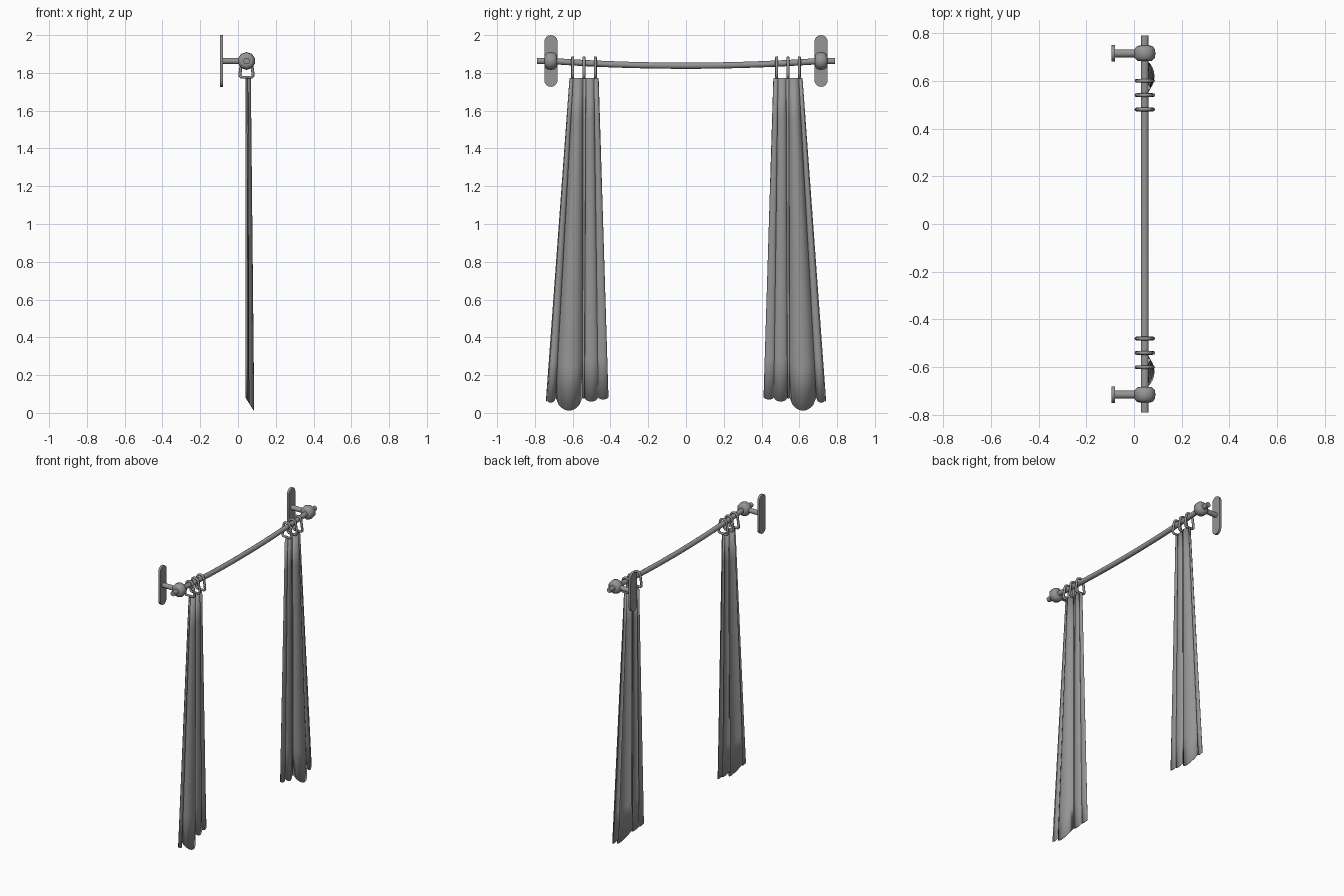
import bpy, math

cube = bpy.data.objects.get("Cube")
if cube:
    bpy.data.objects.remove(cube)

grey = bpy.data.materials.new("mid grey")
grey.use_nodes = True
colour = (0.3, 0.3, 0.3, 1)
grey.diffuse_color = colour
grey.node_tree.nodes["Principled BSDF"].inputs["Base Color"].default_value = colour

ROD_X, ROD_Z, BRACKET_Y = 0.045, 1.863, 0.715


def add_mesh(name, verts, faces, angle=40):
    mesh = bpy.data.meshes.new(name)
    mesh.from_pydata(verts, [], faces)
    obj = bpy.data.objects.new(name, mesh)
    bpy.context.collection.objects.link(obj)
    mesh.materials.append(grey)
    bpy.ops.object.select_all(action='DESELECT')
    obj.select_set(True)
    bpy.context.view_layer.objects.active = obj
    bpy.ops.object.shade_smooth_by_angle(angle=math.radians(angle))
    return obj


def add_loft(name, rings, angle=40):
    """Skin a list of equal closed rings and cap both ends."""
    n = len(rings[0])
    verts = [p for ring in rings for p in ring]
    faces = [(r * n + i, r * n + (i + 1) % n, (r + 1) * n + (i + 1) % n, (r + 1) * n + i)
             for r in range(len(rings) - 1) for i in range(n)]
    faces += [tuple(reversed(range(n))), tuple(range(len(verts) - n, len(verts)))]
    return add_mesh(name, verts, faces, angle)


def circle(n, radius):
    return [(radius * math.cos(math.tau * (i + 0.5) / n),
             radius * math.sin(math.tau * (i + 0.5) / n)) for i in range(n)]


def y_ring(y, z, radius, n):
    return [(ROD_X + a, y, z + b) for a, b in reversed(circle(n, radius))]


def add_tube(name, points, radius):
    curve = bpy.data.curves.new(name, 'CURVE')
    curve.dimensions = '3D'
    curve.bevel_depth = radius
    curve.bevel_resolution = 2
    spline = curve.splines.new('POLY')
    spline.points.add(len(points) - 1)
    for sp, p in zip(spline.points, points):
        sp.co = (*p, 1)
    spline.use_cyclic_u = True
    curve.materials.append(grey)
    obj = bpy.data.objects.new(name, curve)
    bpy.context.collection.objects.link(obj)


# Sagging curtain rod
def rod_height(y):
    return ROD_Z - 0.025 * max(0, 1 - (y / BRACKET_Y) ** 2)


rod_ys = [-0.79] + [BRACKET_Y * i / 10 for i in range(-10, 11)] + [0.79]
add_loft("curtain_rod", [y_ring(y, rod_height(y), 0.017, 12) for y in rod_ys])


# Wall brackets: stadium plate, arm and barrel knob
def add_bracket(side, s):
    y = s * BRACKET_Y
    outline = []
    for i in range(18):
        half = 1 if i < 9 else -1
        a = math.pi * (i if i < 9 else i - 1) / 8
        outline.append((y + 0.035 * math.cos(a), ROD_Z + half * 0.102 + 0.035 * math.sin(a)))
    add_loft(side + "_wall_plate", [[(x, *p) for p in outline] for x in (-0.095, -0.079)])
    add_loft(side + "_bracket_arm",
             [[(x, y + a, ROD_Z + b) for a, b in circle(12, 0.017)] for x in (-0.08, 0.03)])
    profile = [(-0.033, 0.025), (-0.03, 0.034), (-0.018, 0.045), (0, 0.047),
               (0.018, 0.045), (0.03, 0.034), (0.033, 0.025)]
    add_loft(side + "_bracket_knob", [y_ring(y + d, ROD_Z, r, 10) for d, r in profile], 50)


# Hanging ring: rounded top over the rod, spreading to a flat base
def add_ring(name, y):
    points = [(ROD_X + 0.026 * math.cos(a), y, 1.855 + 0.025 * math.sin(a))
              for a in (math.pi * i / 8 for i in range(9))]
    base = [(-0.034, 1.80), (-0.035, 1.786), (-0.027, 1.777),
            (0.027, 1.777), (0.035, 1.786), (0.034, 1.80)]
    points += [(ROD_X + dx, y, z) for dx, z in base]
    add_tube(name, points, 0.008)


# Curtain: each pleat is (top y, bottom y, top bulge, bottom bulge) up to its inner edge
PLEATS = [(0.597, 0.69, 0.012, 0.018), (0.545, 0.548, 0.026, 0.044),
          (0.53, 0.538, 0.004, 0.004), (0.487, 0.465, 0.014, 0.014),
          (0.465, 0.412, 0.01, 0.007)]
STEPS, ROWS = 8, 8


def add_curtain(side, s):
    section = [(0.617, 0.742, 0.012, 0.014)]
    top, bottom = 0.617, 0.742
    for top_end, bottom_end, top_bulge, bottom_bulge in PLEATS:
        for i in range(1, STEPS + 1):
            t = i / STEPS
            bulge = math.sin(math.pi * t) ** 0.6 if i < STEPS else 0
            section.append((top + (top_end - top) * t, bottom + (bottom_end - bottom) * t,
                            top_bulge * bulge, bottom_bulge * bulge))
        top, bottom = top_end, bottom_end
    verts = []
    for r in range(ROWS + 1):
        t = r / ROWS
        for top_y, bottom_y, top_x, bottom_x in section:
            hem = 0.082 - 1.6 * bottom_x
            verts.append((0.039 + top_x + (bottom_x - top_x) * t,
                          s * (top_y + (bottom_y - top_y) * t),
                          1.772 + (hem - 1.772) * t))
    n = len(section)
    faces = []
    for r in range(ROWS):
        for i in range(n - 1):
            quad = (r * n + i, r * n + i + 1, (r + 1) * n + i + 1, (r + 1) * n + i)
            faces.append(quad if s < 0 else quad[::-1])
    obj = add_mesh(side + "_curtain", verts, faces, 50)
    cloth = obj.modifiers.new("cloth thickness", 'SOLIDIFY')
    cloth.thickness = 0.003


for side, s in (("left", 1), ("right", -1)):
    add_bracket(side, s)
    add_curtain(side, s)
    for i in range(3):
        add_ring(f"{side}_ring_{i + 1}", s * (0.48 + 0.06 * i))
